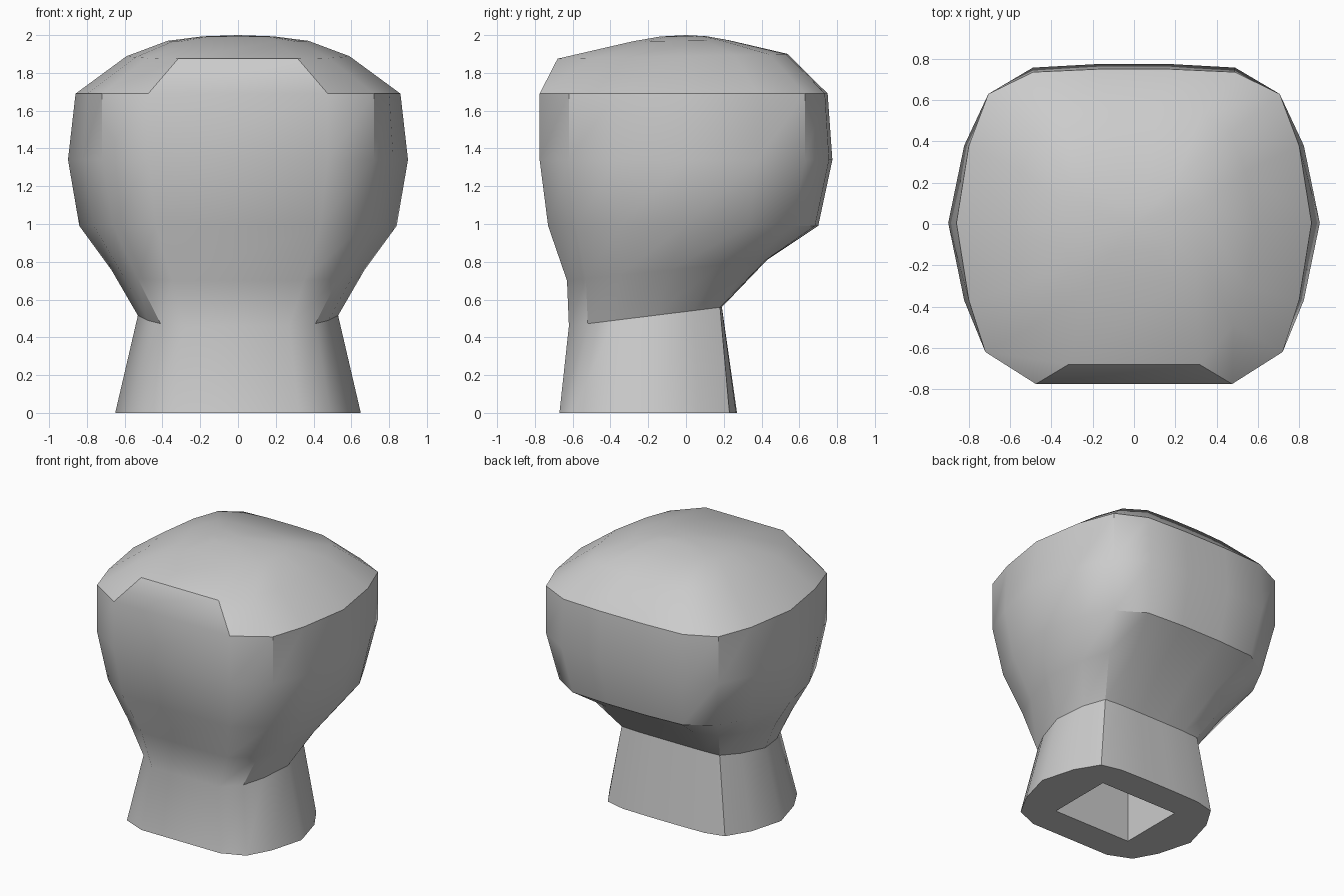
import bpy, bmesh, math

if "Cube" in bpy.data.objects:
    bpy.data.objects.remove(bpy.data.objects["Cube"])


def mix(a, b, t):
    return a + (b - a) * t


def ring_points(zf, zb, w, cx, yf, yfc, ybc, yb):
    """Closed horizontal outline: flat front, bevelled corners, curved sides."""
    ym = (yfc + ybc) / 2
    xs = mix(cx, w, 0.57)
    half = [(cx * 0.66, yf), (cx, yfc), (xs, mix(yfc, ym, 0.4)), (w, ym),
            (xs, mix(ybc, ym, 0.4)), (cx * 0.98, ybc),
            (cx * 0.68, mix(ybc, yb, 0.88)), (cx * 0.24, yb)]
    pts = half + [(-x, y) for x, y in reversed(half)]
    return [(x, y, mix(zf, zb, (y - yf) / (yb - yf))) for x, y in pts]


# Neck-to-crown sections: z front, z back, half width, corner x, front y,
# front corner y, back corner y, back y
sections = [
    (0.00, 0.00, 0.65, 0.49, -0.67, -0.60, 0.23, 0.27),
    (0.46, 0.56, 0.53, 0.41, -0.62, -0.52, 0.18, 0.19),
    (0.70, 0.81, 0.67, 0.53, -0.63, -0.53, 0.36, 0.43),
    (0.99, 0.99, 0.84, 0.66, -0.73, -0.58, 0.56, 0.70),
    (1.34, 1.34, 0.90, 0.72, -0.775, -0.62, 0.63, 0.775),
    (1.69, 1.69, 0.86, 0.72, -0.775, -0.62, 0.63, 0.75),
    (1.875, 1.90, 0.59, 0.48, -0.68, -0.49, 0.44, 0.54),
]
loops = [ring_points(*s) for s in sections]

# Shallow dome over the crown
crown = loops[-1]
for sx, sy, f in ((0.63, 0.42, 0.27), (0.32, 0.2, 0.06)):
    loops.append([(x * sx, y * sy, 2 - (2 - z) * f) for x, y, z in crown])

bm = bmesh.new()
rings = [[bm.verts.new(p) for p in loop] for loop in loops]
n = len(rings[0])
for a, b in zip(rings, rings[1:]):
    for i in range(n):
        j = (i + 1) % n
        bm.faces.new((a[i], a[j], b[j], b[i]))
top = bm.verts.new((0, 0, 2))
for i in range(n):
    bm.faces.new((rings[-1][i], rings[-1][(i + 1) % n], top))
bm.faces.new(list(reversed(rings[0])))
bmesh.ops.recalc_face_normals(bm, faces=bm.faces)
mesh = bpy.data.meshes.new("head")
bm.to_mesh(mesh)
bm.free()
head = bpy.data.objects.new("head", mesh)
bpy.context.collection.objects.link(head)

# Rectangular socket in the underside of the neck
bpy.ops.mesh.primitive_cube_add(size=1, location=(0, -0.195, 0.2))
cutter = bpy.context.object
cutter.name = "socket_cutter"
cutter.scale = (0.63, 0.49, 0.7)
cutter.hide_render = True
cut = head.modifiers.new("socket", 'BOOLEAN')
cut.operation = 'DIFFERENCE'
cut.solver = 'EXACT'
cut.object = cutter

bpy.ops.object.select_all(action='DESELECT')
head.select_set(True)
bpy.context.view_layer.objects.active = head
bpy.ops.object.modifier_apply(modifier=cut.name)
bpy.data.objects.remove(cutter)
bpy.ops.object.shade_smooth_by_angle(angle=math.radians(34))
